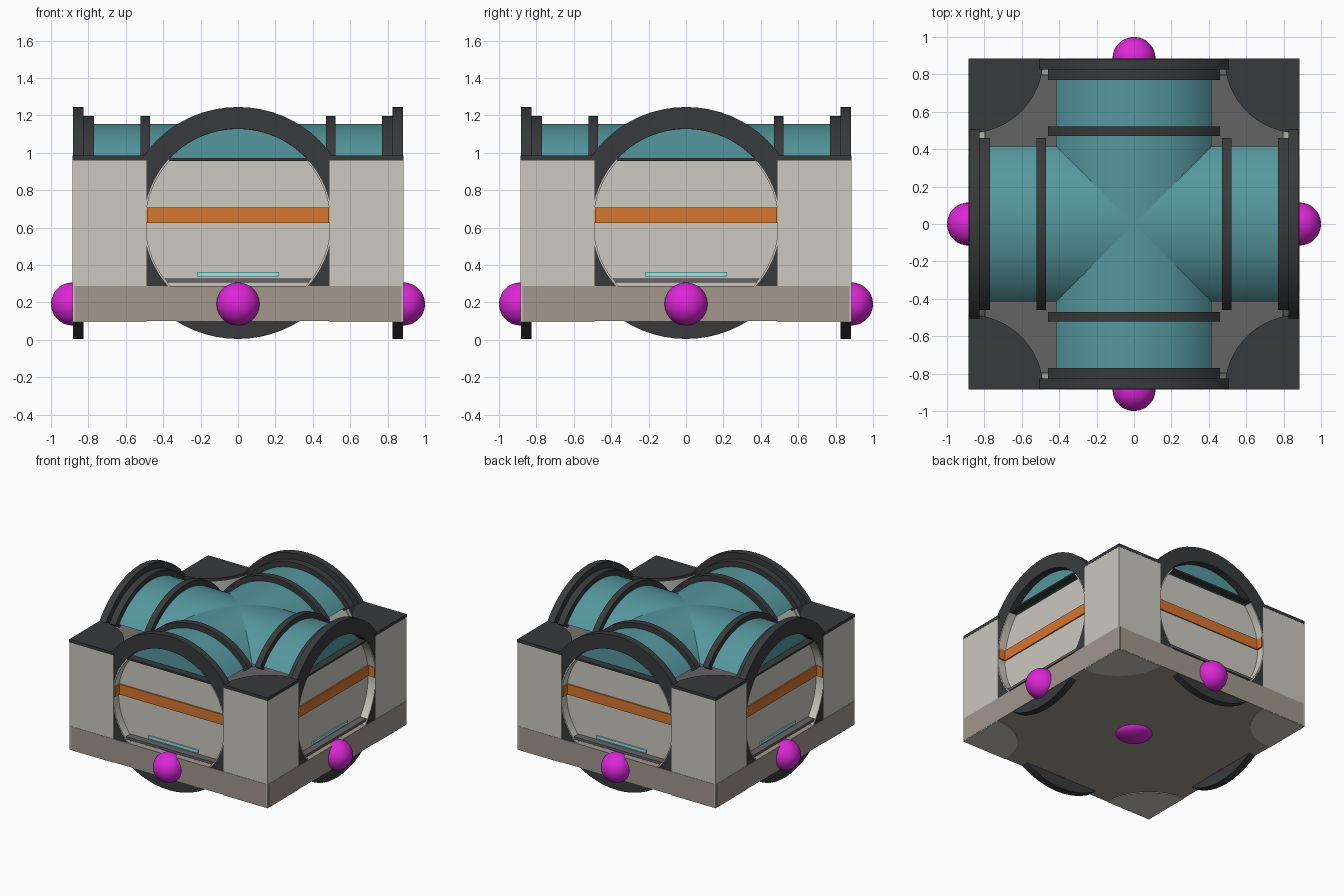
import bpy, bmesh
from math import sin, cos, pi, radians, asin, degrees
from mathutils import Matrix, Vector

if "Cube" in bpy.data.objects:
    bpy.data.objects.remove(bpy.data.objects["Cube"])

CZ = 0.625   # height of the tunnel axis


def material(name, rgb):
    m = bpy.data.materials.new(name)
    m.diffuse_color = (*rgb, 1)
    m.use_nodes = True
    m.node_tree.nodes["Principled BSDF"].inputs["Base Color"].default_value = m.diffuse_color
    return m


PALE = material("pale_wall", (0.60, 0.58, 0.52))
DARK = material("dark_trim", (0.040, 0.042, 0.045))
TEAL = material("teal_glass", (0.09, 0.31, 0.34))
ORANGE = material("orange_stripe", (0.68, 0.18, 0.03))
BROWN = material("brown_base", (0.36, 0.31, 0.27))
FLOOR = material("floor_grey", (0.13, 0.125, 0.13))
CYAN = material("cyan_light", (0.28, 0.80, 0.80))
PINK = material("magenta_marker", (0.72, 0.02, 0.68))


def finish(name, bm, mat, copies=1):
    """Repeat the geometry around z and turn it into an object."""
    base = bm.verts[:] + bm.edges[:] + bm.faces[:]
    for i in range(1, copies):
        dup = bmesh.ops.duplicate(bm, geom=base)["geom"]
        bmesh.ops.rotate(bm, verts=[g for g in dup if isinstance(g, bmesh.types.BMVert)],
                         cent=(0, 0, 0), matrix=Matrix.Rotation(i * 2 * pi / copies, 3, 'Z'))
    bmesh.ops.recalc_face_normals(bm, faces=bm.faces[:])
    me = bpy.data.meshes.new(name)
    bm.to_mesh(me)
    bm.free()
    ob = bpy.data.objects.new(name, me)
    bpy.context.collection.objects.link(ob)
    me.materials.append(mat)
    bpy.ops.object.select_all(action='DESELECT')
    ob.select_set(True)
    bpy.context.view_layer.objects.active = ob
    bpy.ops.object.shade_smooth_by_angle(angle=radians(30))
    return ob


def prism(bm, pts, direction):
    """Closed outline of 3D points pushed along a direction."""
    f = bm.faces.new([bm.verts.new(p) for p in pts])
    ext = bmesh.ops.extrude_face_region(bm, geom=[f], use_keep_orig=True)["geom"]
    bmesh.ops.translate(bm, vec=Vector(direction),
                        verts=[g for g in ext if isinstance(g, bmesh.types.BMVert)])


def box(bm, x0, x1, y0, y1, z0, z1):
    prism(bm, [(x0, y0, z0), (x1, y0, z0), (x1, y1, z0), (x0, y1, z0)], (0, 0, z1 - z0))


def arc(r, a0, a1, y, n=48):
    return [(r * cos(radians(a0 + (a1 - a0) * i / n)), y,
             CZ + r * sin(radians(a0 + (a1 - a0) * i / n))) for i in range(n + 1)]


def hoop(bm, r0, r1, y0, y1, a0=0, a1=360, n=64):
    """Ring or arch of rectangular section around the tunnel axis."""
    full = a1 - a0 >= 360
    loops = [arc(r, a0, a1, y, n) for r, y in ((r0, y0), (r1, y0), (r1, y1), (r0, y1))]
    sect = [[bm.verts.new(l[i]) for l in loops] for i in range(n if full else n + 1)]
    for i in range(n):
        a, b = sect[i], sect[(i + 1) % len(sect)]
        for k in range(4):
            bm.faces.new((a[k], a[(k + 1) % 4], b[(k + 1) % 4], b[k]))
    if not full:
        bm.faces.new(sect[0])
        bm.faces.new(sect[-1][::-1])


def start_angle(r, z):
    return degrees(asin((z - CZ) / r))


def quarter(bm, r, edge, z0, z1):
    """Quarter-round column whose square corner sits at (edge, edge)."""
    pts = [(edge, edge, z0)]
    pts += [(edge - r * cos(pi / 2 * i / 24), edge - r * sin(pi / 2 * i / 24), z0) for i in range(25)]
    prism(bm, pts, (0, 0, z1 - z0))


# base slab and floor plate
bm = bmesh.new()
box(bm, -0.873, 0.873, -0.886, 0.886, 0.10, 0.287)
box(bm, -0.886, 0.886, -0.873, 0.873, 0.10, 0.287)
finish("base_slab", bm, BROWN)

bm = bmesh.new()
box(bm, -0.80, 0.80, -0.80, 0.80, 0.287, 0.33)
finish("floor_plate", bm, FLOOR)
bm = bmesh.new()
box(bm, -0.39, 0.39, -0.872, -0.80, 0.308, 0.328)
finish("door_sills", bm, FLOOR, 4)

# corner pillars with dark caps
bm = bmesh.new()
quarter(bm, 0.394, 0.884, 0.095, 0.96)
finish("corner_pillars", bm, PALE, 4)
bm = bmesh.new()
quarter(bm, 0.40, 0.885, 0.96, 0.985)
finish("pillar_caps", bm, DARK, 4)

# crossing barrel vaults
for name, turn in (("vault_lengthwise", 0), ("vault_crosswise", pi / 2)):
    bm = bmesh.new()
    a = start_angle(0.53, 0.955)
    prism(bm, arc(0.53, a, 180 - a, -0.825), (0, 1.65, 0))
    bmesh.ops.rotate(bm, verts=bm.verts[:], cent=(0, 0, 0), matrix=Matrix.Rotation(turn, 3, 'Z'))
    finish(name, bm, TEAL)

# roof ribs and stepped arches behind the portal rings
a = start_angle(0.572, 0.965)
bm = bmesh.new()
hoop(bm, 0.515, 0.572, -0.52, -0.47, a, 180 - a, 40)
finish("roof_ribs", bm, DARK, 4)
bm = bmesh.new()
hoop(bm, 0.502, 0.572, -0.835, -0.77, a, 180 - a, 40)
finish("inner_arches", bm, DARK, 4)

# portal rings
bm = bmesh.new()
hoop(bm, 0.503, 0.62, -0.882, -0.825)
finish("portal_rings", bm, DARK, 4)

# thin lintel across each portal
bm = bmesh.new()
box(bm, -0.37, 0.37, -0.884, -0.80, 0.958, 0.972)
finish("lintels", bm, DARK, 4)

# pale sleeve lining each portal
b = start_angle(0.50, 0.955)
bm = bmesh.new()
for s in (0, 180):
    hoop(bm, 0.494, 0.504, -0.880, -0.80, s - 43, s + b if s == 0 else 180 + 43, 24)
hoop(bm, 0.494, 0.504, -0.880, -0.80, 180 - b, 180, 16)
finish("portal_sleeves", bm, PALE, 4)

# closing panels, cut flat at the sill and lintel
bm = bmesh.new()
lo = start_angle(0.50, 0.288)
prism(bm, arc(0.50, lo, b, -0.815, 24) + arc(0.50, 180 - b, 180 - lo, -0.815, 24), (0, 0.02, 0))
finish("portal_panels", bm, PALE, 4)

# orange stripe wrapping onto the sleeves
bm = bmesh.new()
box(bm, -0.485, 0.485, -0.825, -0.812, 0.625, 0.708)
for x in (-0.493, 0.481):
    box(bm, x, x + 0.012, -0.878, -0.812, 0.625, 0.708)
finish("orange_stripes", bm, ORANGE, 4)

# cyan light strip
bm = bmesh.new()
box(bm, -0.22, 0.22, -0.825, -0.812, 0.338, 0.362)
finish("light_strips", bm, CYAN, 4)

# marker balls on the sides and a shallow one under the base
bm = bmesh.new()
bmesh.ops.create_uvsphere(bm, u_segments=32, v_segments=16, radius=0.115,
                          matrix=Matrix.Translation((0, -0.885, 0.192)))
finish("side_markers", bm, PINK, 4)
bm = bmesh.new()
bmesh.ops.create_uvsphere(bm, u_segments=32, v_segments=16, radius=0.135,
                          matrix=Matrix.Translation((0, 0, 0.105)) @ Matrix.Diagonal((1, 1, 0.38, 1)))
finish("bottom_marker", bm, PINK)
